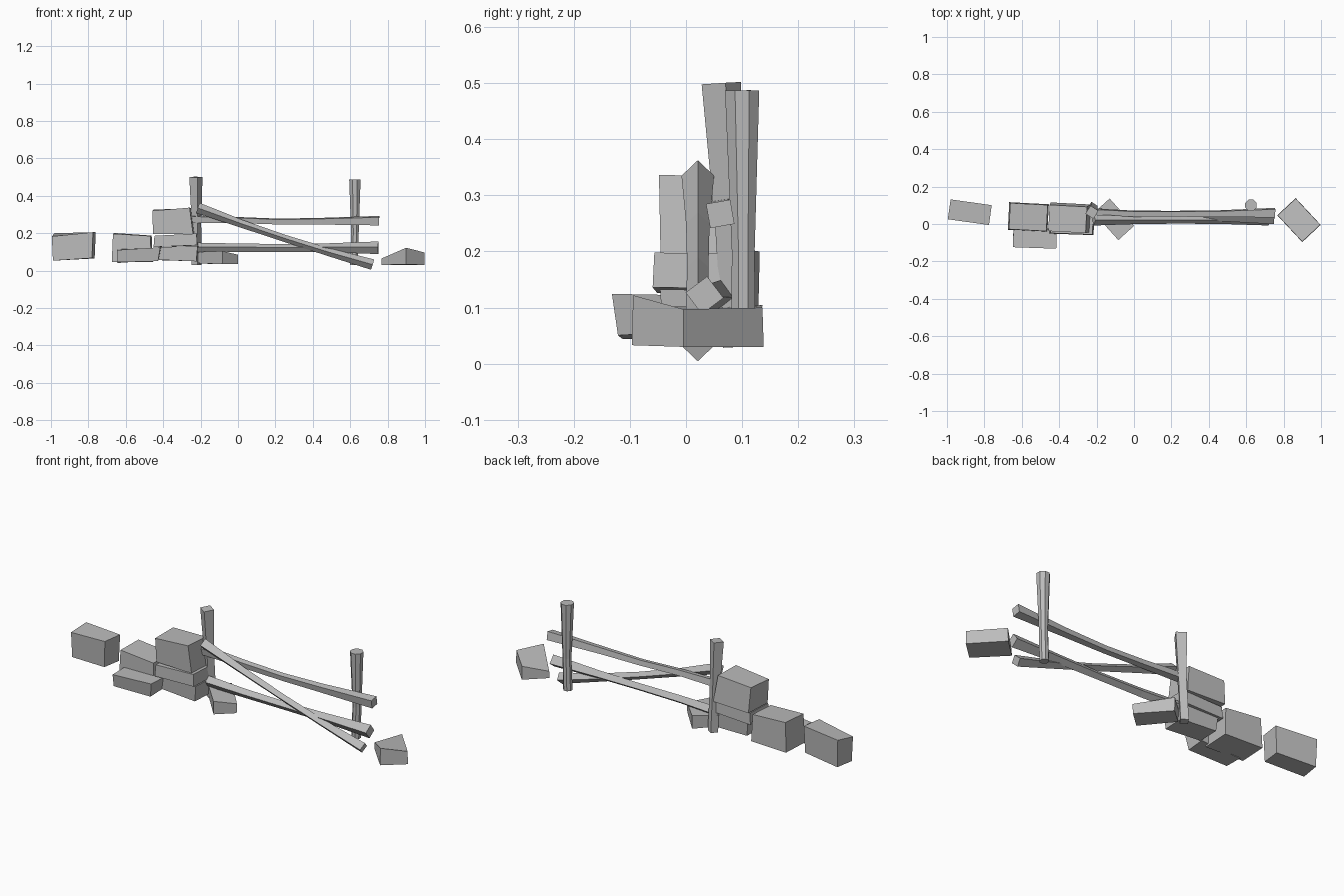
import bpy
import bmesh
from math import cos, sin, pi, radians
from mathutils import Vector, Matrix

cube = bpy.data.objects.get("Cube")
if cube:
    bpy.data.objects.remove(cube, do_unlink=True)

# One plain grey for wood and stone
grey = bpy.data.materials.new("plain_grey")
grey.use_nodes = True
colour = (0.5, 0.5, 0.5, 1)
grey.diffuse_color = colour
for node in grey.node_tree.nodes:
    if node.type == 'BSDF_PRINCIPLED':
        node.inputs["Base Color"].default_value = colour


def finish(name, bm):
    """Turn a bmesh into a flat shaded object."""
    bmesh.ops.recalc_face_normals(bm, faces=bm.faces)
    mesh = bpy.data.meshes.new(name)
    bm.to_mesh(mesh)
    bm.free()
    mesh.materials.append(grey)
    obj = bpy.data.objects.new(name, mesh)
    bpy.context.collection.objects.link(obj)
    return obj


def beam(name, rings, sides=4, roll=0):
    """Loft a rough-hewn timber through (x, y, z, radius) rings."""
    bm = bmesh.new()
    axis = (Vector(rings[-1][:3]) - Vector(rings[0][:3])).normalized()
    reference = Vector((0, 0, 1)) if abs(axis.z) < 0.8 else Vector((0, 1, 0))
    across = reference.cross(axis).normalized()
    upward = axis.cross(across)
    loops = []
    for x, y, z, radius in rings:
        loop = []
        for i in range(sides):
            angle = radians(roll) + 2 * pi * i / sides
            offset = across * cos(angle) + upward * sin(angle)
            loop.append(bm.verts.new(Vector((x, y, z)) + offset * radius))
        loops.append(loop)
    for lower, upper in zip(loops, loops[1:]):
        for i in range(sides):
            j = (i + 1) % sides
            bm.faces.new((lower[i], lower[j], upper[j], upper[i]))
    bm.faces.new(loops[0])
    bm.faces.new(loops[-1])
    return finish(name, bm)


def stone(name, centre, size, yaw=0, base_scale=1.0, base_shift=(0, 0),
          top_lift=(0, 0, 0, 0), base_lift=(0, 0, 0, 0)):
    """Rough block; lifts go front left, front right, back right, back left as seen from the front."""
    bm = bmesh.new()
    turn = Matrix.Rotation(radians(yaw), 3, 'Z')
    signs = ((-1, -1), (1, -1), (1, 1), (-1, 1))
    loops = []
    for level, lifts in ((-1, base_lift), (1, top_lift)):
        scale = base_scale if level < 0 else 1
        shift = Vector((*base_shift, 0)) if level < 0 else Vector()
        loop = []
        for (sx, sy), lift in zip(signs, lifts):
            corner = Vector((sx * size[0] * scale, sy * size[1] * scale, level * size[2])) / 2
            corner.z += lift
            loop.append(bm.verts.new(Vector(centre) + shift + turn @ corner))
        loops.append(loop)
    bottom, top = loops
    bm.faces.new(bottom)
    bm.faces.new(top)
    for i in range(4):
        j = (i + 1) % 4
        bm.faces.new((bottom[i], bottom[j], top[j], top[i]))
    return finish(name, bm)


# Fence posts, pinched in the middle
beam("square_post", [(-.222, .092, .03, .027), (-.222, .077, .25, .026),
                     (-.225, .063, .5, .036)], roll=12)
beam("round_post", [(.62, .102, .03, .023), (.625, .102, .2, .022),
                    (.625, .1, .487, .033)], sides=8, roll=22.5)

# Sagging rails
beam("upper_rail", [(-.25, .065, .275, .025), (0, .055, .27, .02), (.22, .055, .262, .019),
                    (.45, .055, .264, .022), (.755, .061, .267, .031)], roll=55)
beam("lower_rail", [(-.25, .06, .122, .028), (0, .045, .122, .023), (.25, .04, .121, .021),
                    (.48, .038, .122, .024), (.75, .033, .122, .034)], roll=-8)
beam("fallen_rail", [(-.215, .021, .335, .029), (.02, .021, .25, .021), (.25, .021, .172, .019),
                     (.48, .021, .1, .021), (.72, .021, .032, .029)])

# Scattered stones at both ends
stone("far_right_hand_stone", (-.878, .063, .125), (.222, .107, .14), yaw=-8, base_scale=.95,
      top_lift=(-.012, .01, .01, .005), base_lift=(-.002, .012, .01, 0))
stone("far_left_hand_stone", (.882, .021, .065), (.192, .132, .07), yaw=-47, base_scale=1.02,
      top_lift=(-.035, .022, -.003, 0), base_lift=(0, .003, 0, 0))
stone("post_foot_stone", (-.107, .025, .067), (.196, .114, .065), yaw=-48, base_scale=.98,
      top_lift=(0, .005, -.015, .005), base_lift=(.005, 0, 0, 0))

# Low stones beside the stack
stone("back_low_stone", (-.565, .037, .12), (.2, .14, .15), yaw=-3, base_scale=1.06,
      top_lift=(.002, -.01, -.008, .006))
stone("front_low_stone", (-.53, -.077, .08), (.232, .102, .075), yaw=-2, base_scale=.95,
      base_shift=(-.006, .008), top_lift=(-.008, .007, .005, -.004),
      base_lift=(.002, .008, .014, -.002))

# Stacked stones
stone("stack_bottom_stone", (-.32, .022, .087), (.215, .125, .075), yaw=-3, base_scale=.93,
      top_lift=(0, .008, .006, 0), base_lift=(.008, 0, 0, .006))
stone("stack_middle_stone", (-.332, .02, .16), (.225, .145, .06), yaw=-2, base_scale=1.04,
      top_lift=(-.004, .008, .006, -.004), base_lift=(-.004, .006, .004, -.004))
stone("stack_top_stone", (-.355, .027, .262), (.2, .14, .135), yaw=-3, base_scale=1.07,
      base_shift=(.012, .008), top_lift=(-.01, .007, .004, -.004))
